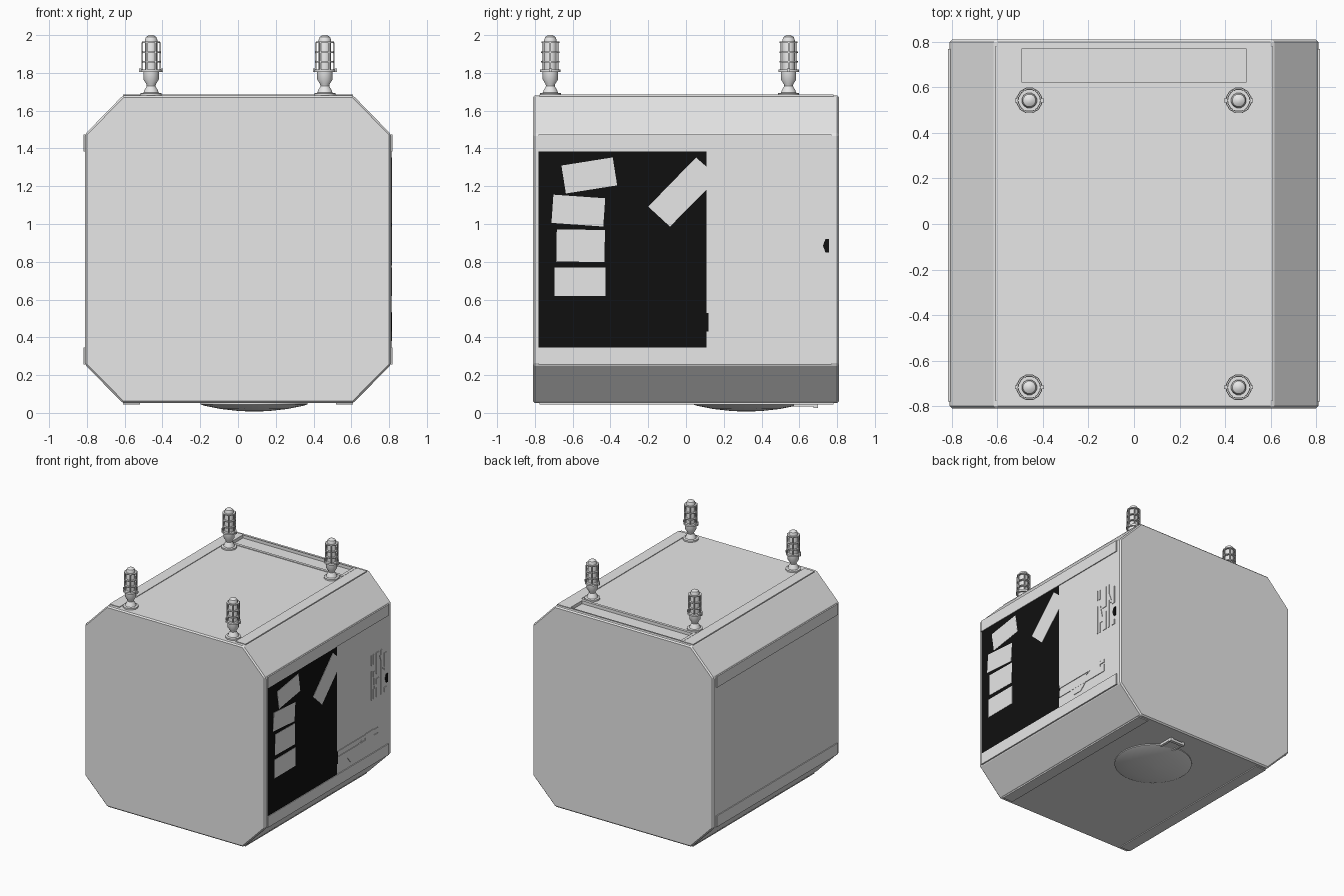
import bpy, bmesh, math
from mathutils import Vector, Matrix

cube = bpy.data.objects.get("Cube")
if cube:
    bpy.data.objects.remove(cube)


def material(name, rgb):
    m = bpy.data.materials.new(name)
    m.use_nodes = True
    m.diffuse_color = (*rgb, 1)
    m.node_tree.nodes["Principled BSDF"].inputs["Base Color"].default_value = (*rgb, 1)
    return m


GREY = material("light grey", (0.8, 0.8, 0.8))
BLACK = material("black", (0.005, 0.005, 0.005))


def finish(name, bm, mat, smooth=False):
    bmesh.ops.recalc_face_normals(bm, faces=bm.faces)
    me = bpy.data.meshes.new(name)
    bm.to_mesh(me)
    bm.free()
    me.materials.append(mat)
    ob = bpy.data.objects.new(name, me)
    bpy.context.collection.objects.link(ob)
    if smooth:
        bpy.ops.object.select_all(action="DESELECT")
        ob.select_set(True)
        bpy.context.view_layer.objects.active = ob
        bpy.ops.object.shade_smooth_by_angle(angle=math.radians(35))
    return ob


def add_box(bm, lo, hi):
    lo, hi = Vector(lo), Vector(hi)
    m = Matrix.Translation((lo + hi) / 2) @ Matrix.Diagonal((*(hi - lo), 1))
    bmesh.ops.create_cube(bm, size=1, matrix=m)


def box(name, lo, hi, mat=GREY):
    bm = bmesh.new()
    add_box(bm, lo, hi)
    return finish(name, bm, mat)


def add_prism(bm, points, offset):
    face = bm.faces.new([bm.verts.new(p) for p in points])
    new = bmesh.ops.extrude_face_region(bm, geom=[face])["geom"]
    bmesh.ops.translate(bm, vec=offset, verts=[v for v in new if isinstance(v, bmesh.types.BMVert)])


def side_plate(name, yz, mat, x0, x1):
    bm = bmesh.new()
    add_prism(bm, [(x0, y, z) for y, z in yz], (x1 - x0, 0, 0))
    return finish(name, bm, mat)


def add_lathe(bm, profile, centre, sides):
    rings = []
    for r, z in profile:
        ring = [bm.verts.new((centre[0] + r * math.cos(a), centre[1] + r * math.sin(a), z))
                for a in (math.tau * (i + 0.5) / sides for i in range(sides))]
        rings.append(ring)
    for a, b in zip(rings, rings[1:]):
        for i in range(sides):
            j = (i + 1) % sides
            bm.faces.new((a[i], a[j], b[j], b[i]))
    bm.faces.new(rings[0])
    bm.faces.new(rings[-1])


# Octagonal body with softened edges and a shallow tray in its roof
W, C, D, Z0, Z1 = 0.81, 0.61, 0.81, 0.052, 1.68
ZL, ZH = 0.255, 1.475
outline = [(-C, Z0), (C, Z0), (W, ZL), (W, ZH), (C, Z1), (-C, Z1), (-W, ZH), (-W, ZL)]
bm = bmesh.new()
add_prism(bm, [(x, -D, z) for x, z in outline], (0, 2 * D, 0))
body = finish("body", bm, GREY)
bevel = body.modifiers.new("soft edges", "BEVEL")
bevel.width, bevel.segments, bevel.limit_method = 0.01, 1, "ANGLE"
cutter = box("tray_cutter", (-0.495, 0.625, Z1 - 0.02), (0.495, 0.77, Z1 + 0.1))
cutter.hide_render = True
cutter.hide_set(True)
cut = body.modifiers.new("tray", "BOOLEAN")
cut.operation, cut.object, cut.solver = "DIFFERENCE", cutter, "EXACT"

# Raised rim around the tray
bm = bmesh.new()
for s in (-1, 1):
    add_box(bm, (s * 0.507 - 0.012, 0.60, Z1 - 0.01), (s * 0.507 + 0.012, 0.78, Z1 + 0.006))
for y0, y1 in ((0.603, 0.625), (0.77, 0.777)):
    add_box(bm, (-0.495, y0, Z1 - 0.01), (0.495, y1, Z1 + 0.005))
finish("tray_rim", bm, GREY)

# Reinforcing strips beside each chamfer
for s, side in ((-1, "right"), (1, "left")):
    for level, z0, z1 in (("lower", ZL, 0.345), ("upper", 1.385, ZH)):
        xs = sorted((s * (W - 0.01), s * (W + 0.007)))
        box(f"{side}_{level}_strip", (xs[0], -0.78, z0), (xs[1], 0.77, z1))
    xs = sorted((s * 0.52, s * C))
    box(f"{side}_roof_strip", (xs[0], -0.775, Z1 - 0.01), (xs[1], 0.78, Z1 + 0.005))
    box(f"{side}_floor_strip", (xs[0], -0.775, Z0 - 0.007), (xs[1], 0.78, Z0 + 0.01))

# Dark panel with pale labels on the left wall
side_plate("dark_panel", [(-0.78, 0.345), (0.108, 0.345), (0.108, 1.385), (-0.78, 1.385)],
           BLACK, W - 0.002, W + 0.002)
labels = [(-0.512, 1.257, 0.275, 0.15, 9), (-0.57, 1.071, 0.275, 0.15, -4),
          (-0.558, 0.885, 0.255, 0.17, -1), (-0.56, 0.695, 0.27, 0.15, 0)]
for y, z, w, h, deg in labels:
    rot = Matrix.Rotation(math.radians(deg), 2)
    pts = [rot @ Vector((a * w / 2, b * h / 2)) for a, b in ((-1, -1), (1, -1), (1, 1), (-1, 1))]
    side_plate("label", [(y + p.x, z + p.y) for p in pts], GREY, W, W + 0.004)
side_plate("slanted_label", [(0.053, 1.352), (-0.2, 1.092), (-0.085, 0.986), (0.108, 1.182), (0.108, 1.304)],
           GREY, W, W + 0.004)

# Shallow fittings and pipes on the left wall
bm = bmesh.new()
fittings = [(0.545, 0.555, 1.06, 1.14), (0.57, 0.58, 1.06, 1.14), (0.545, 0.555, 0.78, 1.01),
            (0.575, 0.583, 0.78, 0.86), (0.61, 0.65, 0.97, 1.14), (0.613, 0.65, 0.78, 0.93),
            (0.67, 0.685, 0.78, 1.14), (0.715, 0.745, 0.96, 1.10), (0.715, 0.745, 0.78, 0.82),
            (0.115, 0.63, 0.505, 0.53), (0.115, 0.63, 0.43, 0.485), (0.47, 0.58, 0.485, 0.535)]
for y0, y1, z0, z1 in fittings:
    add_box(bm, (W - 0.005, y0, z0), (W + 0.005, y1, z1))
for pts in ([(0.24, 0.43), (0.28, 0.38), (0.36, 0.38), (0.41, 0.43)],
            [(0.33, 0.46), (0.35, 0.46), (0.47, 0.51), (0.45, 0.51)],
            [(0.585, 0.86), (0.615, 0.86), (0.585, 1.0), (0.572, 1.0)],
            [(0.655, 1.10), (0.67, 1.10), (0.715, 0.98), (0.695, 0.98)]):
    add_prism(bm, [(W - 0.005, y, z) for y, z in pts], (0.009, 0, 0))
finish("wall_fittings", bm, GREY)
side_plate("dark_socket", [(0.725, 0.885), (0.738, 0.92), (0.757, 0.92), (0.757, 0.85), (0.738, 0.85)],
           BLACK, W - 0.002, W + 0.006)
side_plate("dark_pipe_end", [(0.106, 0.43), (0.118, 0.43), (0.118, 0.53), (0.106, 0.53)],
           BLACK, W - 0.002, W + 0.006)

# Domed hatch and its handle on the underside
bm = bmesh.new()
add_lathe(bm, [(0.285, Z0 + 0.01), (0.285, 0.045), (0.265, 0.038), (0.18, 0.021),
               (0.09, 0.011), (0.02, 0.007)], (0.085, 0.32), 32)
finish("floor_hatch", bm, GREY, True)
bm = bmesh.new()
for x in (0.10, 0.21):
    add_box(bm, (x, 0.57, 0.033), (x + 0.02, 0.70, Z0 + 0.01))
add_box(bm, (0.10, 0.675, 0.026), (0.23, 0.70, 0.045))
add_box(bm, (0.10, 0.57, 0.04), (0.23, 0.66, Z0 + 0.01))
finish("hatch_handle", bm, GREY)


# Caged beacons on the roof
def beacon(name, x, y):
    bm = bmesh.new()
    add_lathe(bm, [(0.058, Z1 - 0.01), (0.058, 1.692), (0.042, 1.695), (0.036, 1.71), (0.024, 1.73),
                   (0.026, 1.74), (0.042, 1.765), (0.042, 1.805), (0.034, 1.81), (0.034, 1.975),
                   (0.028, 1.99), (0.012, 2.0)], (x, y), 12)
    for z, r, h in ((1.805, 0.056, 0.014), (1.855, 0.051, 0.007), (1.905, 0.051, 0.007), (1.958, 0.049, 0.007)):
        add_lathe(bm, [(0.03, z), (r, z), (r, z + h), (0.03, z + h)], (x, y), 12)
    for i in range(6):
        a = math.tau * i / 6
        px, py = x + 0.048 * math.cos(a), y + 0.048 * math.sin(a)
        add_box(bm, (px - 0.004, py - 0.004, 1.81), (px + 0.004, py + 0.004, 1.962))
    for s in (-1, 1):
        add_box(bm, (x + s * 0.054 - 0.01, y - 0.008, 1.805), (x + s * 0.054 + 0.01, y + 0.008, 1.823))
    finish(name, bm, GREY, True)


for sx, side in ((-0.46, "right"), (0.46, "left")):
    for sy, end in ((-0.718, "front"), (0.543, "back")):
        beacon(f"{end}_{side}_beacon", sx, sy)
